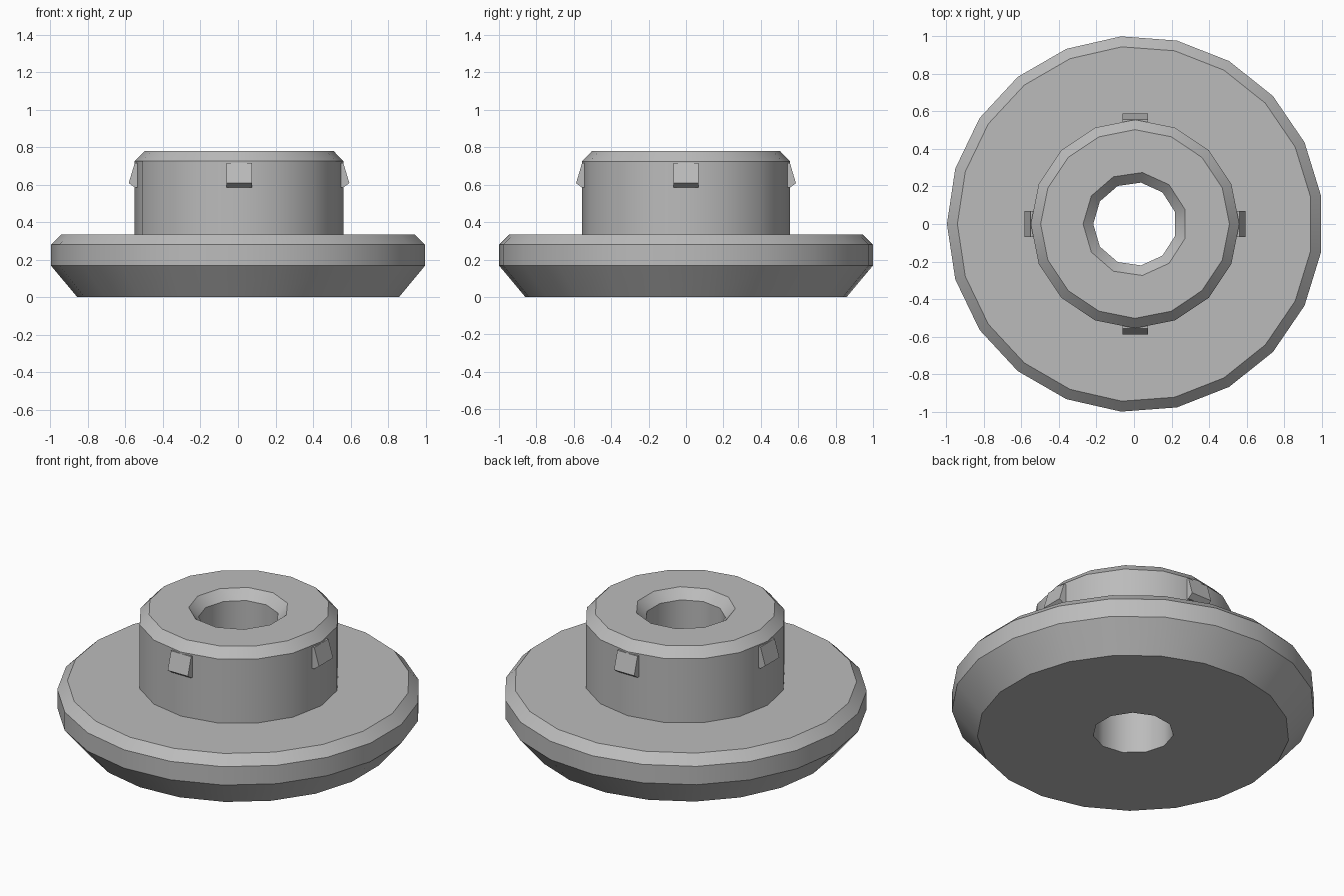
import bpy, bmesh
from math import pi, cos, sin
from mathutils import Matrix

cube = bpy.data.objects.get("Cube")
if cube:
    bpy.data.objects.remove(cube, do_unlink=True)

AXIS_X = 0.0056          # axis offset that centres the odd-sided rim

grey = bpy.data.materials.new("plain_grey")
colour = (0.5, 0.5, 0.5, 1)
grey.diffuse_color = colour
grey.use_nodes = True
grey.node_tree.nodes["Principled BSDF"].inputs["Base Color"].default_value = colour


def finish(bm, name):
    bmesh.ops.recalc_face_normals(bm, faces=bm.faces)
    mesh = bpy.data.meshes.new(name)
    bm.to_mesh(mesh)
    bm.free()
    mesh.materials.append(grey)
    obj = bpy.data.objects.new(name, mesh)
    bpy.context.collection.objects.link(obj)
    obj.location.x = AXIS_X
    bpy.ops.object.select_all(action="DESELECT")
    obj.select_set(True)
    bpy.context.view_layer.objects.active = obj
    bpy.ops.object.shade_smooth_by_angle(angle=0.6)
    return obj


def wall(bm, profile, sides):
    """Turn a profile of (radius, height); return its first and last rings."""
    rings = []
    for r, z in profile:
        angles = [pi + 2 * pi * i / sides for i in range(sides)]
        rings.append([bm.verts.new((r * cos(a), r * sin(a), z)) for a in angles])
    for low, high in zip(rings, rings[1:]):
        for i in range(sides):
            j = (i + 1) % sides
            bm.faces.new((low[i], low[j], high[j], high[i]))
    return rings[0], rings[-1]


def flat_ring(bm, outer, inner, direction):
    """Fill the flat area between two rings of different side counts."""
    edges = []
    for ring in (outer, inner):
        for a, b in zip(ring, ring[1:] + ring[:1]):
            edges.append(bm.edges.get((a, b)))
    bmesh.ops.triangle_fill(bm, use_beauty=True, edges=edges, normal=(0, 0, direction))


# Body: flanged disc, raised collar and a bore through both
bm = bmesh.new()
disc_low, disc_high = wall(bm, [(0.862, 0), (1.0028, 0.168), (1.0028, 0.28), (0.947, 0.335)], 21)
collar_low, collar_high = wall(bm, [(0.556, 0.335), (0.556, 0.725), (0.503, 0.78)], 16)
bore_low, bore_high = wall(bm, [(0.223, 0), (0.223, 0.725), (0.277, 0.78)], 11)
flat_ring(bm, disc_low, bore_low, -1)
flat_ring(bm, disc_high, collar_low, 1)
flat_ring(bm, collar_high, bore_high, 1)
finish(bm, "flanged_collar")

# Four wedge-shaped catches around the collar
for k, side in enumerate(("left", "back", "right", "front")):
    bm = bmesh.new()
    profile = [(0.5, 0.585), (0.556, 0.585), (0.588, 0.608), (0.556, 0.715), (0.5, 0.715)]
    ends = [[bm.verts.new((r, y, z)) for r, z in profile] for y in (-0.068, 0.068)]
    for end in ends:
        bm.faces.new(end)
    for i in range(len(profile)):
        j = (i + 1) % len(profile)
        bm.faces.new((ends[0][i], ends[0][j], ends[1][j], ends[1][i]))
    bm.transform(Matrix.Rotation(k * pi / 2, 4, "Z"))
    finish(bm, side + "_catch")
